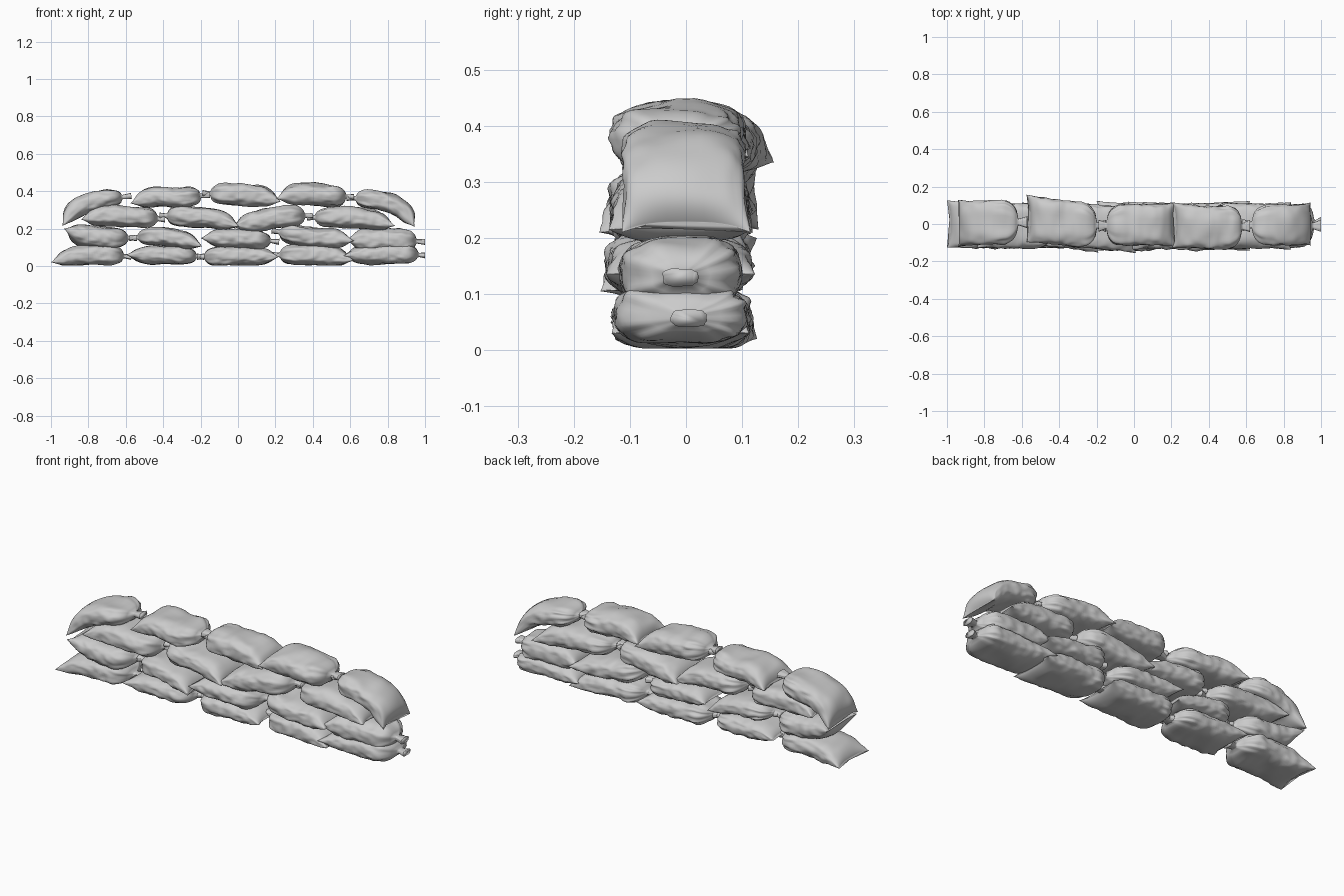
import bpy, bmesh, math
from mathutils import Vector, noise

if "Cube" in bpy.data.objects:
    bpy.data.objects.remove(bpy.data.objects["Cube"])

SEG, RINGS = 48, 56


def spine_at(pts, u):
    """Catmull-Rom point along a short list of (x, y, z) points."""
    n = len(pts) - 1
    f = min(u * n, n - 1e-6)
    i = int(f)
    t = f - i
    b, c = pts[i], pts[i + 1]
    a = pts[i - 1] if i > 0 else b * 2 - c
    d = pts[i + 2] if i + 2 <= n else c * 2 - b
    return 0.5 * (2 * b + (c - a) * t + (2 * a - 5 * b + 4 * c - d) * t * t
                  + (3 * b - a - 3 * c + d) * t ** 3)


def spow(v, e):
    return math.copysign(abs(v) ** e, v)


def profile(s, length, half_w, half_h):
    """Half width and height at distance s from the flat sewn end."""
    neck = 0.04                                   # length of the tied tail
    rest = length - neck - s
    # flat sewn end: full width, thickness grows quickly
    k = min(s / 0.15, 1)
    w = half_w * (1.04 - 0.06 * math.sin(math.pi * k / 2))
    h = half_h * max(0.03, (1 - (1 - k) ** 2) ** 0.75)
    # gathered end: shoulders close down to the neck, then a flared tail
    if rest > 0:
        q = min(rest / 0.09, 1)
        r = (1 - (1 - q) ** 2.6) ** 0.5
        w = 0.016 + (w - 0.016) * r
        h = 0.011 + (h - 0.011) * r ** 1.1
    else:
        g = -rest / neck
        w, h = 0.016 + 0.016 * g, 0.011 + 0.005 * g
    return w, h


def make_bag(name, pts, half_w, half_h, seed):
    pts = [Vector(p) for p in pts]
    samples = [spine_at(pts, i / 80) for i in range(81)]
    length = sum((samples[i + 1] - samples[i]).length for i in range(80))
    bm = bmesh.new()
    rings = []
    off = Vector((seed * 7.3, seed * 3.1, seed * 1.7))
    for i in range(RINGS + 1):
        u = (1 - math.cos(math.pi * i / RINGS)) / 2
        p = spine_at(pts, u)
        tan = (spine_at(pts, min(u + .01, 1)) - spine_at(pts, max(u - .01, 0))).normalized()
        up = Vector((-tan.z, 0, tan.x)).normalized()
        if pts[-1].x < pts[0].x:
            up = -up
        s = u * length
        w, h = profile(s, length, half_w, half_h)
        near_tie = max(0, 1 - (length - s) / 0.16)
        near_seam = max(0, 1 - s / 0.12)
        ring = []
        for j in range(SEG):
            a = 2 * math.pi * j / SEG
            cy, cz = spow(math.cos(a), 0.6), spow(math.sin(a), 0.75)
            # sewn end is hollowed between its two pointed corners
            q = p + tan * 0.022 * near_seam ** 2 * (1 - abs(cy) ** 3)
            n = Vector((0, cy * w, 0)) + up * cz * h
            # lumps, soft folds and gathers near the tie
            amp = min(1, h / half_h)
            lump = 0.10 * noise.noise((q + n) * 9 + off)
            fold = 0.07 * noise.noise(Vector((q.x * 26, n.y * 12, cz * 3)) + off)
            pleat = 0.10 * near_tie * math.sin(a * 9 + seed * 2 + 3 * math.sin(a))
            co = q + n * (1 + (fold + pleat) * amp) + up * cz * half_h * lump * amp * 2
            co.z = max(co.z, 0.003)
            ring.append(bm.verts.new(co))
        rings.append(ring)
    for r0, r1 in zip(rings, rings[1:]):
        for j in range(SEG):
            k = (j + 1) % SEG
            bm.faces.new((r0[j], r0[k], r1[k], r1[j]))
    bm.faces.new(rings[0])
    bm.faces.new(rings[-1])
    bmesh.ops.recalc_face_normals(bm, faces=bm.faces)
    for f in bm.faces:
        f.smooth = True
    me = bpy.data.meshes.new(name)
    bm.to_mesh(me)
    bm.free()
    ob = bpy.data.objects.new(name, me)
    bpy.context.collection.objects.link(ob)


# Each bag: spine points from sewn end to tied end, half width, half height
bottom = [
    ([(-1.0, 0, .020), (-.86, -.005, .056), (-.72, -.005, .060), (-.57, 0, .05)], .122, .053),
    ([(-.60, -.01, .06), (-.47, -.01, .060), (-.33, -.01, .058), (-.18, 0, .05)], .120, .047),
    ([(.22, -.01, .05), (.08, -.005, .053), (-.07, -.005, .053), (-.22, 0, .05)], .120, .051),
    ([(.62, -.01, .03), (.48, -.01, .055), (.34, -.01, .060), (.18, 0, .06)], .118, .053),
    ([(.56, -.005, .055), (.70, -.01, .062), (.86, -.01, .066), (1.0, .005, .057)], .118, .050),
]
second = [
    ([(-.93, 0, .20), (-.82, -.01, .165), (-.70, -.01, .150), (-.54, 0, .15)], .122, .058),
    ([(-.19, -.03, .105), (-.30, -.02, .142), (-.43, -.01, .160), (-.58, 0, .15)], .118, .048),
    ([(-.20, -.01, .15), (-.07, -.015, .148), (.06, -.015, .146), (.22, 0, .13)], .128, .051),
    ([(.62, -.01, .135), (.48, -.01, .148), (.34, -.015, .160), (.18, -.01, .19)], .128, .053),
    ([(.58, -.01, .14), (.70, -.01, .140), (.84, -.01, .138), (1.0, -.01, .13)], .108, .061),
]
third = [
    ([(-.84, 0, .25), (-.70, -.01, .268), (-.55, -.01, .262), (-.39, 0, .25)], .122, .056),
    ([(0.01, -.03, .21), (-.13, -.02, .255), (-.27, -.01, .265), (-.42, 0, .27)], .120, .053),
    ([(-.03, -.01, .21), (.10, -.01, .240), (.25, -.015, .264), (.40, -.01, .27)], .124, .056),
    ([(.84, -.01, .215), (.70, -.01, .248), (.54, -.01, .260), (.37, 0, .26)], .122, .055),
]
top = [
    ([(-.94, .005, .215), (-.86, .005, .310), (-.74, .01, .352), (-.57, .01, .375)], .120, .051),
    ([(-.575, .03, .335), (-.45, .015, .370), (-.32, 0, .365), (-.15, -.01, .38)], .122, .053),
    ([(.23, -.005, .345), (.10, -.005, .375), (-.04, -.005, .382), (-.19, -.01, .39)], .112, .059),
    ([(.205, -.005, .36), (.33, -.015, .388), (.47, -.02, .378), (.62, -.01, .37)], .116, .058),
    ([(.945, 0, .210), (.87, -.005, .305), (.75, -.005, .352), (.58, -.005, .365)], .110, .052),
]

seed = 1
for row, bags in (("bottom", bottom), ("second", second), ("third", third), ("top", top)):
    for i, (pts, hw, hh) in enumerate(bags):
        make_bag(f"{row}_row_sandbag_{i + 1}", pts, hw, hh, seed)
        seed += 1
